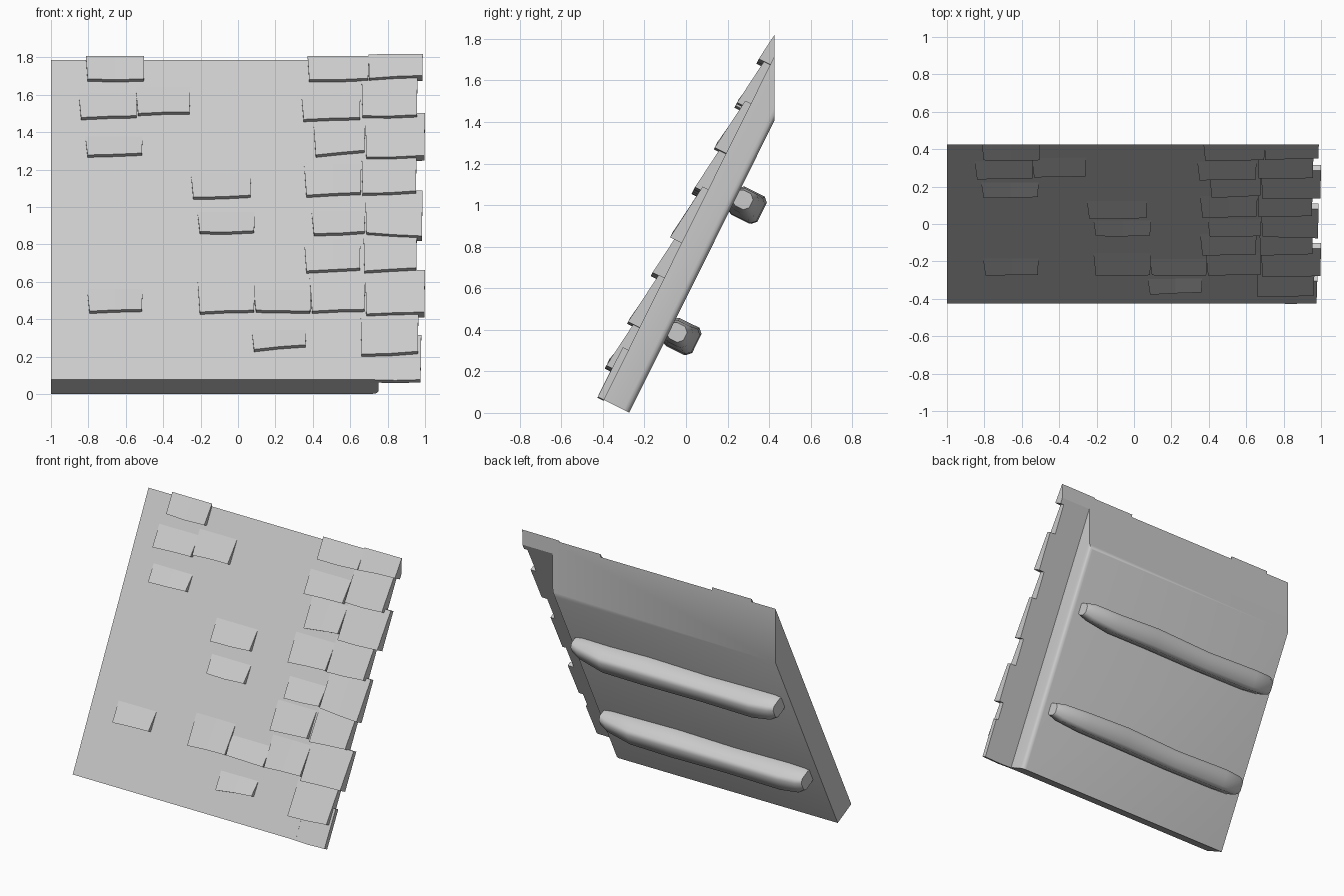
import bpy, bmesh, math, random
from mathutils import Vector

if "Cube" in bpy.data.objects:
    bpy.data.objects.remove(bpy.data.objects["Cube"])

random.seed(4)
ANG = math.atan2(1.71, 0.85)
ALONG = Vector((0, math.cos(ANG), math.sin(ANG)))      # up the slope
NORM = Vector((0, -math.sin(ANG), math.cos(ANG)))      # out of the roof face
ORIGIN = Vector((0, -0.425, 0.077))
BACK_Y = 0.425


def pt(x, s, h):
    """Roof coordinates: across, up the slope, height above the face."""
    return ORIGIN + Vector((x, 0, 0)) + ALONG * s + NORM * h


def slope(z):
    return (z - ORIGIN.z) / ALONG.z


def loft(bm, rings):
    loops = [[bm.verts.new(p) for p in r] for r in rings]
    n = len(loops[0])
    for a, b in zip(loops, loops[1:]):
        for i in range(n):
            bm.faces.new((a[i], a[(i + 1) % n], b[(i + 1) % n], b[i]))
    bm.faces.new(loops[0][::-1])
    bm.faces.new(loops[-1])


def finish(bm, name, smooth=None):
    bmesh.ops.recalc_face_normals(bm, faces=bm.faces[:])
    me = bpy.data.meshes.new(name)
    bm.to_mesh(me)
    bm.free()
    ob = bpy.data.objects.new(name, me)
    bpy.context.collection.objects.link(ob)
    if smooth:
        bpy.ops.object.select_all(action='DESELECT')
        ob.select_set(True)
        bpy.context.view_layer.objects.active = ob
        bpy.ops.object.shade_smooth_by_angle(angle=math.radians(smooth))
    return ob


def clip_back(bm):
    """Trim everything at the vertical rear plane."""
    r = bmesh.ops.bisect_plane(bm, geom=bm.verts[:] + bm.edges[:] + bm.faces[:],
                               plane_co=(0, BACK_Y, 0), plane_no=(0, 1, 0), clear_outer=True)
    cut = [g for g in r['geom_cut'] if isinstance(g, bmesh.types.BMEdge)]
    if cut:
        bmesh.ops.holes_fill(bm, edges=cut)


# Roof slab, cut vertical at the rear, with one rounded long edge
bm = bmesh.new()
loft(bm, [[pt(x, 0, 0), pt(x, 2.5, 0), pt(x, 2.5, -0.17), pt(x, 0, -0.17)] for x in (-1, 0.75)])
clip_back(bm)
under = [e for e in bm.edges if all(v.co.x > 0.7 and abs((v.co - ORIGIN).dot(NORM) + 0.17) < 1e-3
                                    for v in e.verts)]
bmesh.ops.bevel(bm, geom=under, offset=0.03, segments=3, profile=0.5, affect='EDGES')
finish(bm, "roof_slab", 35)


def shingle(name, x0, x1, z0, z1, rise=0.17, lift=0.03, under=-0.01):
    """Wedge: raised lower edge, sinking into the roof face at its top."""
    s0, s1, top = slope(z0), slope(z1), slope(max(z0, z1) + rise)
    sm = (s0 + s1) / 2 - random.uniform(-0.004, 0.006)
    xm = (x0 + x1) / 2
    end = -0.002
    lean = 0.0 if under < -0.02 else 0.008
    bm = bmesh.new()
    loft(bm, [[pt(x, s, under), pt(x, s, lift), pt(xt, top, end), pt(xt, top, min(under, end - 0.008))]
              for x, xt, s in ((x0 + 0.006, x0 - lean, s0), (xm, xm, sm), (x1 - 0.004, x1, s1))])
    clip_back(bm)
    finish(bm, name)


# Loose shingles on the face: left, right, lower-left z, lower-right z, rise
SHINGLES = [
    (-0.80, -0.51, .430, .440, .13), (-0.21, 0.09, .425, .435, .20),
    (0.09, 0.39, .435, .430, .13), (0.39, 0.68, .430, .440, .20),
    (0.08, 0.365, .225, .250, .10), (0.36, 0.655, .645, .660, .18),
    (-0.21, 0.09, .855, .860, .12), (0.40, 0.68, .845, .857, .13),
    (-0.245, 0.07, 1.04, 1.05, .14), (0.36, 0.66, 1.05, 1.065, .18),
    (-0.81, -0.51, 1.265, 1.275, .11), (0.41, 0.68, 1.265, 1.29, .18),
    (-0.845, -0.54, 1.465, 1.475, .14), (-0.54, -0.255, 1.487, 1.495, .16),
    (0.345, 0.655, 1.455, 1.465, .15), (-0.81, -0.50, 1.672, 1.672, .20),
    (0.375, 0.70, 1.668, 1.675, .20)]
for i, (a, b, c, d, r) in enumerate(SHINGLES):
    shingle(f"shingle_{i + 1}", a, b, c, d, r)

# Overhanging course along the right edge: left, right, lower z left and right
EDGE = [(0.70, 0.98, .077, .077), (0.655, 0.965, .20, .215), (0.68, 1.00, .415, .425),
        (0.67, 0.957, .645, .662), (0.68, 0.987, .85, .832), (0.66, 0.955, 1.06, 1.073),
        (0.68, 1.00, 1.255, 1.263), (0.66, 0.96, 1.475, 1.48), (0.695, 0.99, 1.675, 1.69)]
for i, (a, b, c, d) in enumerate(EDGE):
    shingle(f"edge_shingle_{i + 1}", a, b, c, d, 0.24, 0.03 if i else 0.0, -0.034)

# Two rough-hewn battens under the roof: x, width, depth, sideways shift
STATIONS = [(-0.93, .105, .115, .008), (-0.89, .13, .135, .005), (-0.76, .142, .15, .0),
            (-0.35, .136, .142, -.004), (0.10, .145, .15, .003), (0.42, .135, .145, .0),
            (0.62, .115, .11, .008), (0.68, .085, .085, .012)]
for name, s in (("upper_batten", 1.146), ("lower_batten", 0.437)):
    bm = bmesh.new()
    rings = []
    for x, w, d, shift in STATIONS:
        c = s + shift + random.uniform(-.004, .004)
        a, b, k, f = c - w / 2, c + w / 2, 0.022, -0.163
        rings.append([pt(x, *q) for q in (
            (a + k / 2, f), (b - k / 2, f), (b, f - k), (b, f - d + k),
            (b - k, f - d), (a + k, f - d), (a, f - d + k), (a, f - k))])
    loft(bm, rings)
    finish(bm, name, 50)
